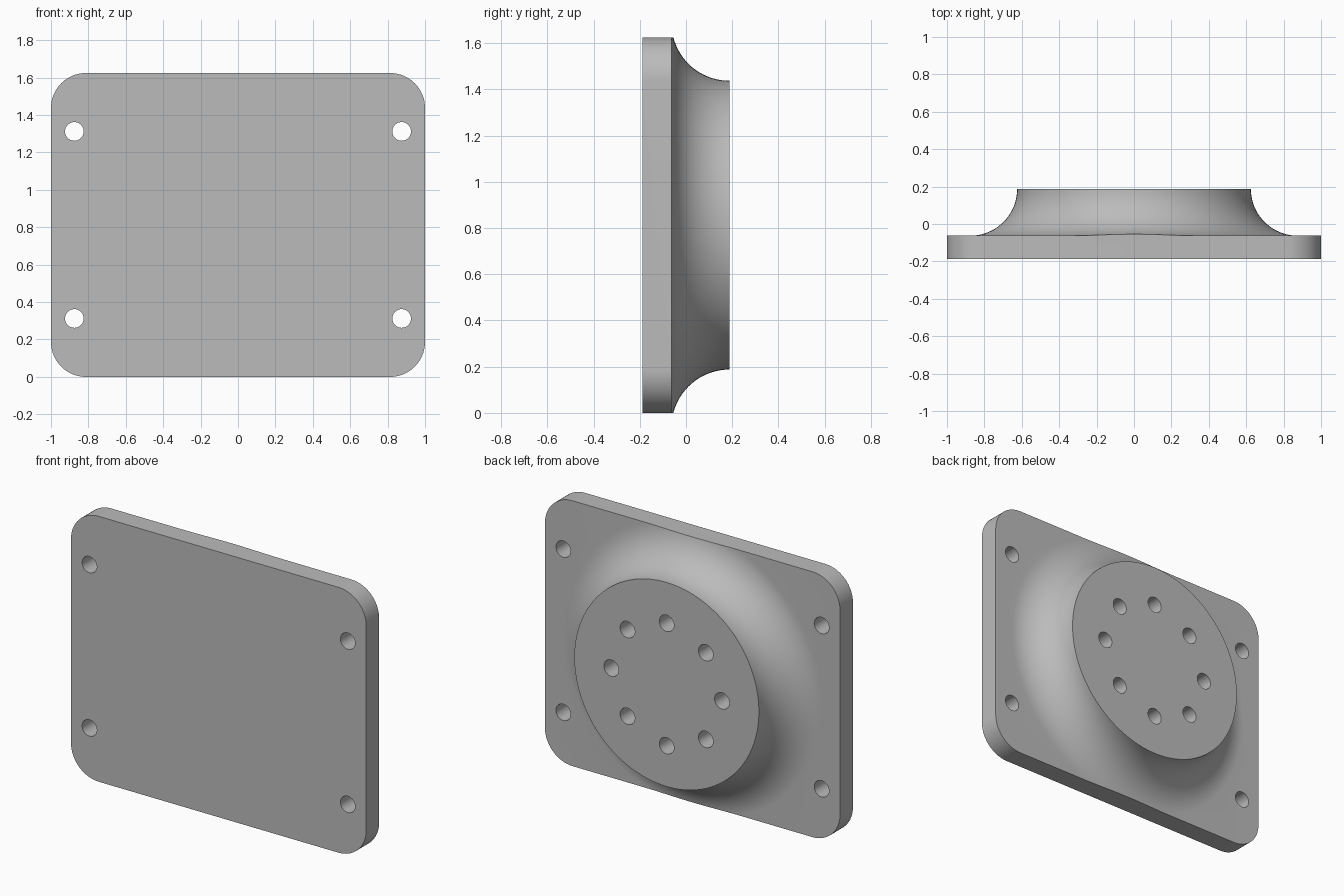
import bpy, bmesh
from math import pi, sin, cos, radians
from mathutils import Matrix, Vector

if "Cube" in bpy.data.objects:
    bpy.data.objects.remove(bpy.data.objects["Cube"], do_unlink=True)

MID = 0.8125             # height of the plate centre
BACK, FACE, FRONT = 0.1875, -0.0625, -0.1875
HOLE = 0.05              # radius of every bolt hole


def add_object(name, bm):
    bmesh.ops.recalc_face_normals(bm, faces=bm.faces)
    mesh = bpy.data.meshes.new(name)
    bm.to_mesh(mesh)
    bm.free()
    obj = bpy.data.objects.new(name, mesh)
    bpy.context.collection.objects.link(obj)
    return obj


def revolve(name, profile, steps):
    """Spin (radius, y) points about the y axis through the plate centre."""
    bm = bmesh.new()
    verts = [bm.verts.new((r, y, MID)) for r, y in profile]
    edges = [bm.edges.new(pair) for pair in zip(verts, verts[1:])]
    bmesh.ops.spin(bm, geom=verts + edges, cent=(0, 0, MID), axis=(0, 1, 0),
                   angle=2 * pi, steps=steps)
    bmesh.ops.remove_doubles(bm, verts=bm.verts, dist=1e-5)
    return add_object(name, bm)


def rounded_prism(name, half_x, half_z, radius, y0, y1, steps=16):
    bm = bmesh.new()
    verts = []
    for i, (sx, sz) in enumerate([(1, 1), (-1, 1), (-1, -1), (1, -1)]):
        for k in range(steps + 1):
            a = pi / 2 * (i + k / steps)
            verts.append(bm.verts.new((sx * (half_x - radius) + radius * cos(a), y0,
                                       MID + sz * (half_z - radius) + radius * sin(a))))
    face = bm.faces.new(verts)
    grown = bmesh.ops.extrude_face_region(bm, geom=[face])["geom"]
    moved = [g for g in grown if isinstance(g, bmesh.types.BMVert)]
    bmesh.ops.translate(bm, verts=moved, vec=(0, y1 - y0, 0))
    return add_object(name, bm)


def drills(name, centres, y0, y1):
    bm = bmesh.new()
    for x, z in centres:
        place = Matrix.Translation(Vector((x, (y0 + y1) / 2, z)))
        bmesh.ops.create_cone(bm, cap_ends=True, segments=32, radius1=HOLE,
                              radius2=HOLE, depth=y1 - y0,
                              matrix=place @ Matrix.Rotation(pi / 2, 4, "X"))
    return add_object(name, bm)


def apply_boolean(target, cutter, operation):
    cutter.hide_render = True
    mod = target.modifiers.new(cutter.name, "BOOLEAN")
    mod.operation, mod.solver, mod.object = operation, "EXACT", cutter
    bpy.context.view_layer.objects.active = target
    bpy.ops.object.modifier_apply(modifier=mod.name)
    bpy.data.objects.remove(cutter, do_unlink=True)


# Round boss flowing through a concave fillet into a broad disc
fillet = [(0.875 - 0.25 * sin(pi / 2 * k / 20), BACK - 0.25 * cos(pi / 2 * k / 20))
          for k in range(21)]
flange = revolve("flange_plate", [(0, FRONT), (1.5, FRONT), (1.5, FACE)] + fillet
                 + [(0, BACK)], 128)

# Trim the disc to the rounded rectangular plate
apply_boolean(flange, rounded_prism("plate_outline", 1, MID, 0.1875, -0.4, 0.4),
              "INTERSECT")

# Through holes in the plate corners, blind bolt circle in the boss
corners = [(sx * 0.875, MID + sz * 0.5) for sx in (-1, 1) for sz in (-1, 1)]
apply_boolean(flange, drills("corner_drills", corners, -0.4, 0.4), "DIFFERENCE")
ring = [(0.375 * cos(k * pi / 4), MID + 0.375 * sin(k * pi / 4)) for k in range(8)]
apply_boolean(flange, drills("boss_drills", ring, FACE, 0.4), "DIFFERENCE")

# Merge the flat fans so each planar face is clean
bm = bmesh.new()
bm.from_mesh(flange.data)
bmesh.ops.dissolve_limit(bm, angle_limit=radians(0.2), verts=bm.verts, edges=bm.edges)
bm.to_mesh(flange.data)
bm.free()

# Plain grey metal
grey = bpy.data.materials.new("plain_grey")
grey.use_nodes = True
colour = (0.5, 0.5, 0.5, 1)
grey.diffuse_color = colour
grey.node_tree.nodes["Principled BSDF"].inputs["Base Color"].default_value = colour
flange.data.materials.clear()
flange.data.materials.append(grey)

bpy.ops.object.select_all(action="DESELECT")
flange.select_set(True)
bpy.context.view_layer.objects.active = flange
bpy.ops.object.shade_smooth_by_angle(angle=radians(30))
